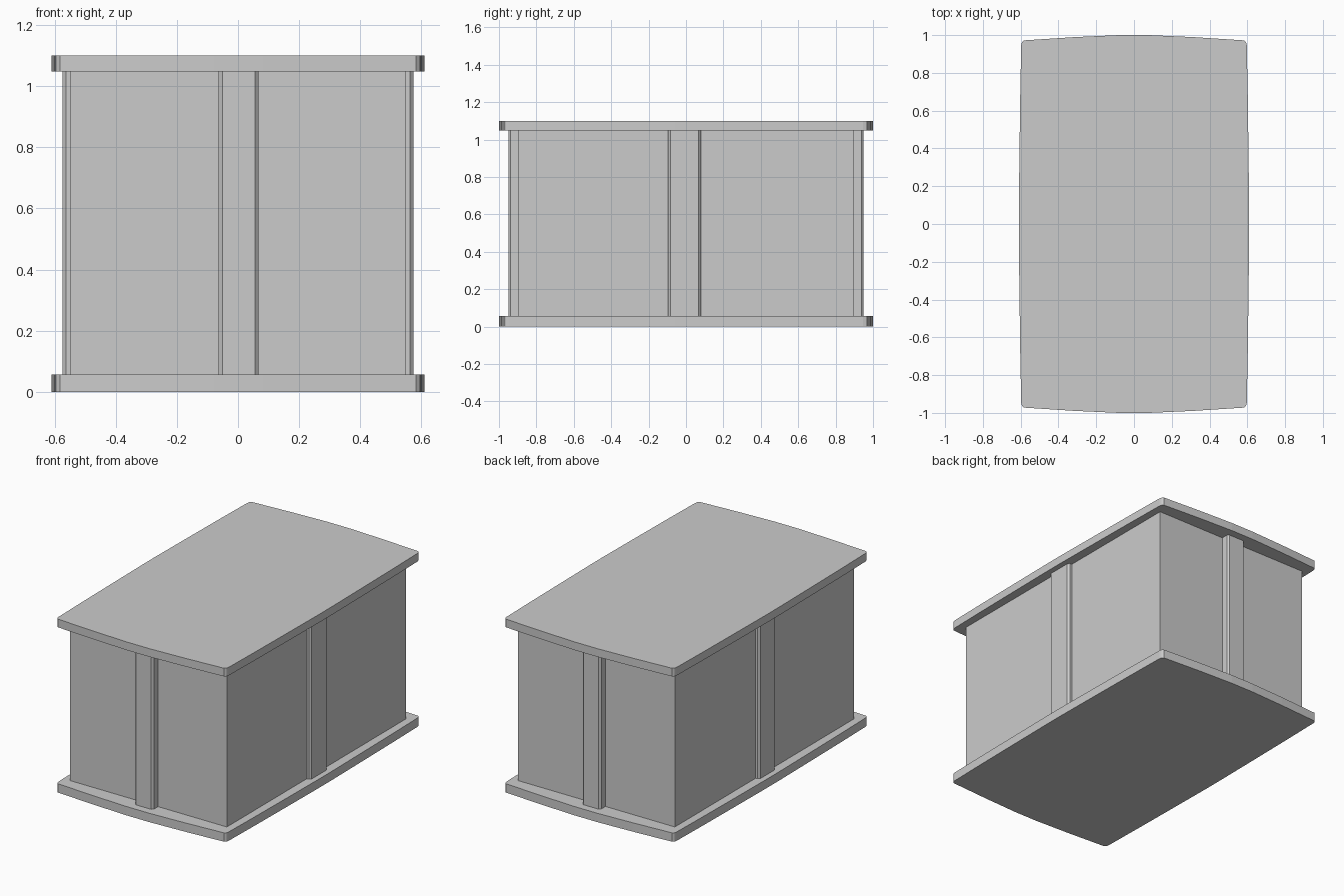
import bpy, bmesh

if "Cube" in bpy.data.objects:
    bpy.data.objects.remove(bpy.data.objects["Cube"])


def prism(name, outline, z0, z1):
    """Extrude a counter-clockwise xy outline from z0 to z1."""
    bm = bmesh.new()
    face = bm.faces.new([bm.verts.new((x, y, z0)) for x, y in outline])
    top = bmesh.ops.extrude_face_region(bm, geom=[face])["geom"]
    verts = [v for v in top if isinstance(v, bmesh.types.BMVert)]
    bmesh.ops.translate(bm, verts=verts, vec=(0, 0, z1 - z0))
    bmesh.ops.recalc_face_normals(bm, faces=bm.faces[:])
    mesh = bpy.data.meshes.new(name)
    bm.to_mesh(mesh)
    bm.free()
    obj = bpy.data.objects.new(name, mesh)
    bpy.context.collection.objects.link(obj)
    return obj


# Bowed slab outline with rounded corners: one quarter, mirrored around
quarter = [(0.61, 0.06), (0.606, 0.4), (0.602, 0.7), (0.597, 0.947),
           (0.593, 0.963), (0.583, 0.972), (0.32, 0.989), (0.08, 1.0)]
half = quarter + [(-x, y) for x, y in reversed(quarter)]
slab = half + [(-x, -y) for x, y in half]

# Bottom and top plates
prism("base_plate", slab, 0.0, 0.056)
prism("top_plate", slab, 1.048, 1.1)

# Box body
prism("body", [(-0.55, -0.897), (0.55, -0.897), (0.55, 0.897), (-0.55, 0.897)],
      0.05, 1.05)


def pilaster(name, a, b, inner, outer, along_y, c=0.012):
    """Chamfered strip from a to b along a wall, standing out to outer."""
    s = 1 if outer > 0 else -1
    pts = [(a, inner), (b, inner), (b, outer - s * c), (b - c, outer),
           (a + c, outer), (a, outer - s * c)]
    prism(name, [(v, u) for u, v in pts] if along_y else pts, 0.05, 1.05)


# One central strip on each wall
pilaster("front_strip", -0.063, 0.067, -0.88, -0.95, False)
pilaster("back_strip", -0.063, 0.067, 0.88, 0.95, False)
pilaster("right_strip", -0.095, 0.08, 0.53, 0.575, True)
pilaster("left_strip", -0.08, 0.087, -0.53, -0.575, True)
